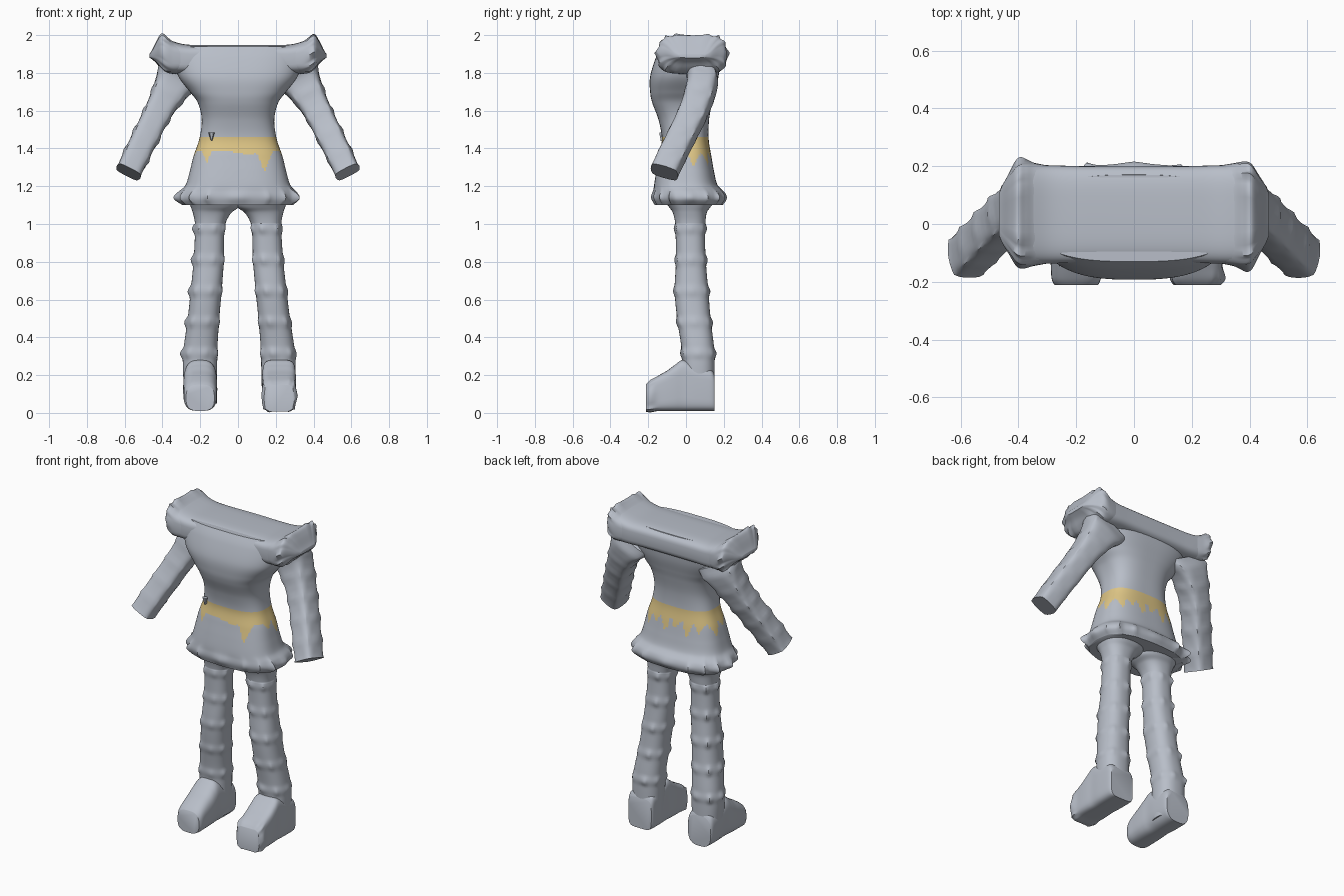
import bpy, bmesh, math, random
from mathutils import Vector

random.seed(4)
X, Y, Z = Vector((1, 0, 0)), Vector((0, 1, 0)), Vector((0, 0, 1))

cube = bpy.data.objects.get("Cube")
if cube:
    bpy.data.objects.remove(cube, do_unlink=True)


def material(name, colour):
    mat = bpy.data.materials.new(name)
    mat.use_nodes = True
    mat.diffuse_color = (*colour, 1)
    bsdf = mat.node_tree.nodes["Principled BSDF"]
    bsdf.inputs["Base Color"].default_value = (*colour, 1)
    bsdf.inputs["Roughness"].default_value = 0.8
    return mat


grey = material("cloth_grey", (0.48, 0.515, 0.58))
gold = material("belt_gold", (0.74, 0.57, 0.24))


def spline(rows, steps):
    """Smooth in-between rows through the given rows."""
    out = []
    for i in range(len(rows) - 1):
        p = [rows[max(0, min(len(rows) - 1, i + k))] for k in (-1, 0, 1, 2)]
        for s in range(steps):
            t = s / steps
            out.append([b + (c - a) * t / 2 + (a - 2.5 * b + 2 * c - d / 2) * t * t
                        + (1.5 * (b - c) + (d - a) / 2) * t ** 3
                        for a, b, c, d in zip(*p)])
    return out + [list(rows[-1])]


def loft(name, rows, u, v, power=2.5, sides=48, steps=6, side=1, frill=None, lobes=9):
    """Skin rounded-box sections (x, y, z, half_u, half_v); frill(row) raises ragged points."""
    bm = bmesh.new()
    rings = []
    peaks = [random.uniform(0.2, 1) for _ in range(lobes)]
    for row in spline(rows, steps):
        centre, a, b = Vector(row[:3]), row[3], row[4]
        lift = frill(row) if frill else 0
        ring = []
        for j in range(sides):
            ang = math.tau * j / sides
            c, s = math.cos(ang), math.sin(ang)
            turn = (lobes * j / sides) % lobes
            point = (1 - abs(math.sin(math.pi * turn))) ** 1.5 * peaks[round(turn) % lobes]
            grow = lift * (point + 0.2)
            p = centre + u * (math.copysign(abs(c) ** (2 / power), c) * a + c * grow) \
                + v * (math.copysign(abs(s) ** (2 / power), s) * b + s * grow)
            ring.append(bm.verts.new((p.x * side, p.y, p.z)))
        rings.append(ring)
    for lo, hi in zip(rings, rings[1:]):
        for j in range(sides):
            k = (j + 1) % sides
            bm.faces.new((lo[j], lo[k], hi[k], hi[j]))
    bm.faces.new(rings[0])
    bm.faces.new(rings[-1])
    bmesh.ops.recalc_face_normals(bm, faces=bm.faces)
    mesh = bpy.data.meshes.new(name)
    bm.to_mesh(mesh)
    bm.free()
    mesh.materials.append(grey)
    obj = bpy.data.objects.new(name, mesh)
    bpy.context.collection.objects.link(obj)
    parts.append(obj)
    return obj


def bell(value, middle, width):
    return math.exp(-((value - middle) / width) ** 2)


parts = []

# Dress: height, half width, front, back
dress_profile = [
    (1.10, .285, -.16, .19), (1.13, .305, -.165, .20), (1.17, .30, -.168, .195),
    (1.21, .275, -.168, .165), (1.28, .255, -.157, .148), (1.36, .235, -.142, .134),
    (1.45, .205, -.128, .12), (1.55, .192, -.145, .122), (1.64, .212, -.178, .138),
    (1.70, .255, -.19, .153), (1.78, .315, -.19, .172), (1.88, .345, -.16, .18),
    (1.94, .345, -.13, .17)]
dress = loft("dress", [(0, (f + b) / 2, z, w, (b - f) / 2) for z, w, f, b in dress_profile],
             X, Y, power=2.8, sides=128, steps=10, lobes=16,
             frill=lambda r: .035 * bell(r[2], 1.14, .035))

# Belt with ragged drips, coloured by height
dress.data.materials.append(gold)
front_drips = [(-.165, .025, .06), (.14, .045, .11), (.05, .09, .02)]
back_drips = [(-.17, .03, .06), (-.10, .035, .09), (-.02, .035, .05),
              (.05, .035, .09), (.12, .03, .05), (.18, .03, .08)]
side_drips = [(.04, .035, .085), (-.03, .03, .04), (.09, .03, .05)]
for face in dress.data.polygons:
    c = face.center
    place, drips = c.x, front_drips if c.y < 0 else back_drips
    if abs(face.normal.x) > .75:
        place, drips = c.y, side_drips
    drop = max(max(0, 1 - abs(place - p) / w) * d for p, w, d in drips)
    if 1.385 - drop < c.z < 1.46 and len(face.vertices) == 4:
        face.material_index = 1

# Yoke running across the neckline into both shoulders
yoke = [(.36, .172, .088, 1.885), (.28, .17, .078, 1.873), (.15, .167, .075, 1.873)]
yoke = [(-x, a, b, z) for x, a, b, z in yoke] + [(x, a, b, z) for x, a, b, z in yoke[::-1]]
loft("yoke", [(x, .033, z, a, b) for x, a, b, z in yoke], Y, Z, power=4)

for side, label in ((1, "left"), (-1, "right")):
    # Flared shoulder frill: distance out, bottom, top, half depth
    cuff = [(.29, 1.80, 1.95, .168), (.34, 1.795, 1.965, .176), (.375, 1.805, 1.982, .176),
            (.405, 1.83, 1.993, .165), (.43, 1.855, 1.965, .135),
            (.455, 1.872, 1.92, .10), (.468, 1.88, 1.90, .07)]
    loft(label + "_shoulder_frill",
         [(x, .033, (lo + hi) / 2, d, (hi - lo) / 2) for x, lo, hi, d in cuff],
         Y, Z, power=3.8, side=side, lobes=14,
         frill=lambda r: .025 * bell(r[0], .40, .035))

    # Sleeve
    across = Vector((.89, 0, .46)).normalized()
    along = Vector((.25, -.18, -.485)).normalized()
    depth = along.cross(across).normalized()
    loft(label + "_sleeve",
         [(.27, .06, 1.83, .14, .10), (.325, .085, 1.76, .11, .085),
          (.375, .07, 1.68, .085, .078), (.43, .033, 1.58, .072, .075),
          (.48, -.015, 1.48, .07, .073), (.53, -.065, 1.38, .068, .073),
          (.58, -.115, 1.275, .067, .073)],
         across, depth, power=3.8, side=side, lobes=8,
         frill=lambda r: .008 * max(0, math.cos(r[2] * 60)))

    # Trouser leg with gathered ridges, joined at the crotch
    square = side == 1
    leg = [(1.13, -.02, .265, -.12, .16), (1.09, -.005, .25, -.09, .13),
           (1.06, .035, .24, -.07, .11), (1.01, .065, .23, -.058, .103),
           (.95, .075, .23, -.055, .10), (.80, .08, .24, -.053, .105),
           (.65, .093, .257, -.06, .118), (.50, .108, .275, -.047, .13),
           (.35, .12, .298, -.025, .148), (.25, .123, .305, -.02, .152),
           (.05, .128, .297, -.02, .15)]
    loft(label + "_leg",
         [((a + b) / 2 - (0 if square else .015 * (1.1 - z)), (f + k) / 2, z,
           (b - a) / 2, (k - f) / 2) for z, a, b, f, k in leg],
         X, Y, power=2.4, steps=12, side=side, lobes=7,
         frill=lambda r: .018 * max(0, math.cos(math.tau * (r[2] - .15) / .165)) ** 2
         * (.25 < r[2] < 1.0))

    # Boot: square sole on the left, rounded sole on the right
    middle = .217 if square else .20
    boot = [(.152, .20, .08), (.13, .23, .088), (.05, .25, .09), (-.015, .28, .088),
            (-.06, .253, .09), (-.10, .224, .09), (-.145, .198, .088), (-.19, .168, .085),
            (-.212, .148, .075)]
    loft(label + "_boot",
         [(middle, y, (top + .01) / 2, w, (top - .01) / 2) for y, top, w in boot],
         X, Z, power=5 if square else 2.9, side=side, lobes=10,
         frill=lambda r: .012 * bell(r[1], -.19, .03) * square)

# Small belt tab
loft("belt_tab", [(-.14, -.125, 1.44, .003, .01), (-.14, -.13, 1.485, .017, .013)],
     X, Y, sides=6, steps=1)

bpy.ops.object.select_all(action="DESELECT")
for obj in parts:
    obj.select_set(True)
bpy.context.view_layer.objects.active = dress
bpy.ops.object.shade_smooth_by_angle(angle=math.radians(50))
